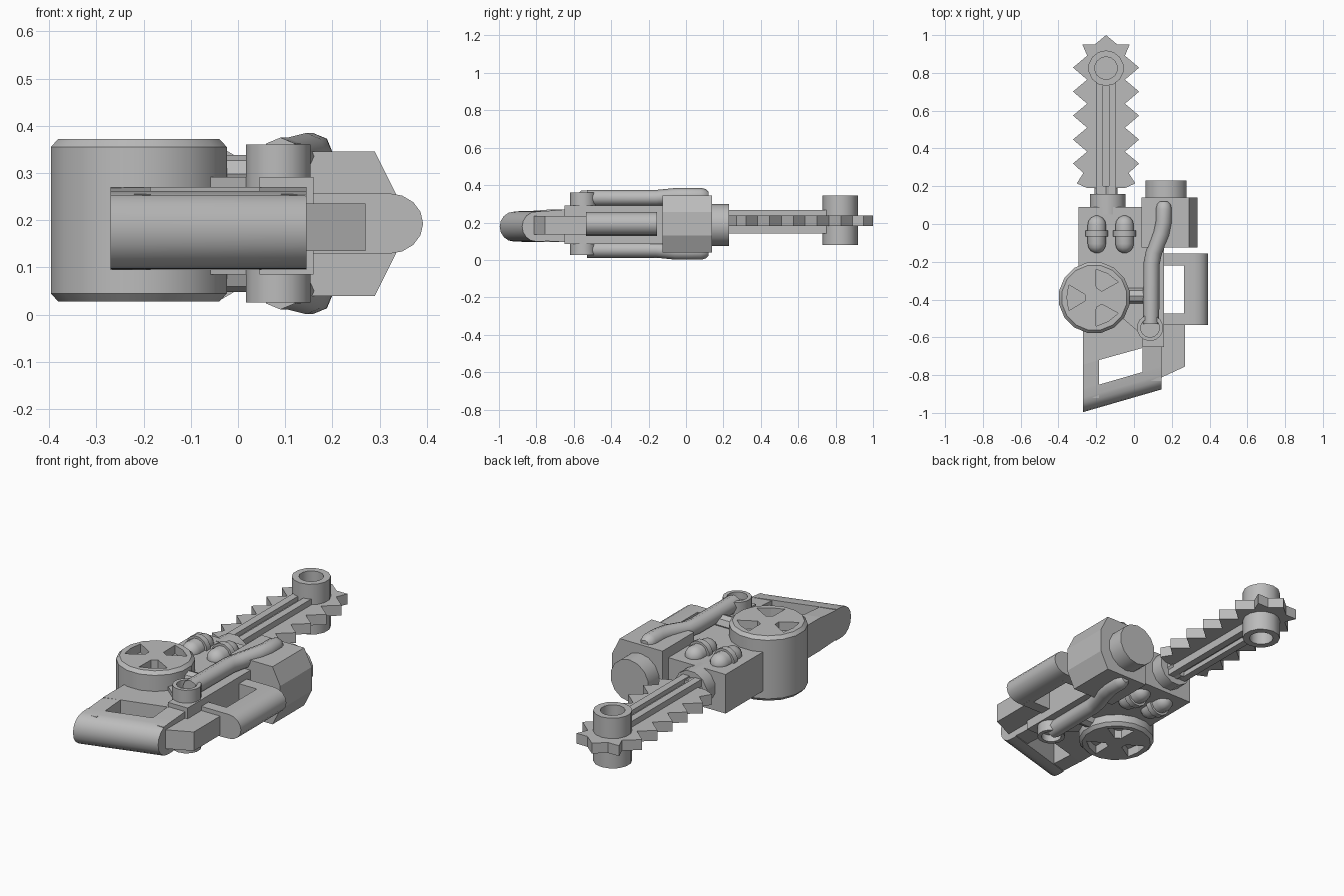
import bpy, bmesh, math
from mathutils import Matrix, Vector

if "Cube" in bpy.data.objects:
    bpy.data.objects.remove(bpy.data.objects["Cube"])

MID = 0.193          # height of the mirror plane
BAR_X = -0.148       # centre line of the cutting bar

grey = bpy.data.materials.new("plain grey")
grey.use_nodes = True
grey.diffuse_color = (0.5, 0.5, 0.5, 1)
grey.node_tree.nodes["Principled BSDF"].inputs["Base Color"].default_value = (0.5, 0.5, 0.5, 1)


def finish(name, bm, smooth=False):
    bmesh.ops.recalc_face_normals(bm, faces=bm.faces)
    mesh = bpy.data.meshes.new(name)
    bm.to_mesh(mesh)
    bm.free()
    ob = bpy.data.objects.new(name, mesh)
    bpy.context.collection.objects.link(ob)
    mesh.materials.append(grey)
    if smooth:
        for o in bpy.context.selected_objects:
            o.select_set(False)
        bpy.context.view_layer.objects.active = ob
        ob.select_set(True)
        bpy.ops.object.shade_smooth_by_angle(angle=math.radians(35))
    return ob


def loft(name, rings, smooth=False):
    """Skin closed rings of equal length and cap both ends."""
    bm = bmesh.new()
    loops = [[bm.verts.new(p) for p in ring] for ring in rings]
    for a, b in zip(loops, loops[1:]):
        for i in range(len(a)):
            j = (i + 1) % len(a)
            bm.faces.new((a[i], a[j], b[j], b[i]))
    bm.faces.new(loops[0])
    bm.faces.new(loops[-1])
    return finish(name, bm, smooth)


def prism(name, outline, z0, z1):
    return loft(name, [[(x, y, z) for x, y in outline] for z in (z0, z1)])


def box(name, x0, x1, y0, y1, z0, z1):
    return prism(name, [(x0, y0), (x1, y0), (x1, y1), (x0, y1)], z0, z1)


def lathe(name, centre, profile, axis="Z", sides=14, smooth=True):
    """Turn (radius, offset) pairs about an axis through the centre."""
    turn = Matrix.Rotation(math.radians(-90), 3, "X") if axis == "Y" else Matrix.Identity(3)
    rings = []
    for r, h in profile:
        angles = [2 * math.pi * (i + 0.5) / sides for i in range(sides)]
        rings.append([Vector(centre) + turn @ Vector((r * math.cos(a), r * math.sin(a), h))
                      for a in angles])
    return loft(name, rings, smooth)


# Toothed chain plate, one half of the outline is mirrored
half = [(0.10, 0.19), (0.155, 0.215), (0.12, 0.27)]
for i in range(5):
    y = 0.32 + 0.127 * i
    half += [(0.175, y), (0.1, y + 0.063)]
half += [(0.125, 0.95), (0.06, 0.95)]
outline = [(BAR_X + x, y) for x, y in half] + [(BAR_X, 1.0)]
outline += [(BAR_X - x, y) for x, y in reversed(half)]
prism("chain_plate", outline, 0.182, 0.237)

# Guide bar rails with a sunk web between them
for side, label in ((-1, "right"), (1, "left")):
    x = BAR_X + side * 0.035
    box(label + "_bar_rail", x - 0.019, x + 0.019, 0.15, 0.77, 0.14, 0.268)
box("bar_web", BAR_X - 0.02, BAR_X + 0.02, 0.15, 0.77, 0.165, 0.245)

# Hollow nose hub and the collars at the bar root
lathe("nose_hub", (BAR_X, 0.825, 0.212),
      [(0.06, -0.05), (0.06, -0.133), (0.094, -0.133), (0.094, 0.133), (0.06, 0.133), (0.06, 0.05)])
lathe("bar_collar", (BAR_X + 0.008, 0, 0.2), [(0.097, 0.05), (0.097, 0.16)], "Y", 12)
lathe("bar_neck", (BAR_X, 0, 0.2), [(0.065, 0.1), (0.065, 0.2)], "Y", 10)

# Main housing
prism("front_housing", [(-0.295, 0.09), (0.045, 0.09), (0.045, -0.3), (-0.295, -0.3)], 0.085, 0.292)
prism("centre_housing", [(0.04, -0.1), (0.16, -0.1), (0.16, -0.65), (0.045, -0.65),
                         (0.045, -0.59), (-0.06, -0.5), (-0.2, -0.4), (-0.2, -0.2), (0.04, -0.2)],
      0.085, 0.292)
prism("rear_housing", [(-0.27, -0.45), (0.05, -0.45), (0.05, -0.655), (-0.185, -0.72), (-0.27, -0.745)],
      0.095, 0.27)

# Rear handle: two legs and a rounded cross grip
LOW, TOP = 0.1, 0.27
for label, x0, x1, y0, y1 in (("right", -0.27, -0.185, -0.92, -0.72), ("left", 0.045, 0.145, -0.83, -0.64)):
    rings = []
    for x in (x0, x1):
        rings.append([(x, y1, TOP), (x, y0, TOP - 0.015), (x, y0, LOW + 0.005), (x, y1, LOW - 0.005)])
    loft(label + "_handle_leg", rings)
rings = []
for x, y in ((-0.27, -0.92), (0.145, -0.8)):
    section = [(x, y + 0.045, 0.262), (x, y + 0.045, 0.097)]
    for i in range(9):
        a = math.pi * i / 8
        section.append((x, y - 0.076 * math.sin(a), 0.178 - 0.08 * math.cos(a)))
    rings.append(section)
loft("rear_grip", rings, True)

# Wedge beside the handle
prism("side_wedge", [(0.14, -0.52), (0.27, -0.52), (0.27, -0.755), (0.14, -0.815)], 0.135, 0.235)

# Side handle: arms and rounded grip
for label, y0, y1 in (("front", -0.22, -0.155), ("rear", -0.535, -0.475)):
    box(label + "_side_arm", 0.15, 0.29, y0, y1, 0.128, 0.257)
rings = []
for y in (-0.535, -0.155):
    section = [(0.265, y, 0.128), (0.265, y, 0.257)]
    for i in range(9):
        a = math.pi * i / 8
        section.append((0.32 + 0.072 * math.sin(a), y, MID + 0.064 * math.cos(a)))
    rings.append(section)
loft("side_grip", rings, True)

# Motor block with sloped outer edges and its round end cap
section = [(0.04, 0.04), (0.29, 0.04), (0.335, 0.13), (0.335, 0.255), (0.29, 0.345), (0.04, 0.345)]
loft("motor_block", [[(x, y, z) for x, z in section] for y in (-0.125, 0.14)])
lathe("motor_cap", (0.17, 0, 0.187), [(0.112, 0.1), (0.112, 0.23)], "Y", 14)

# Drum with three wedge pockets in each face
drum = lathe("drum", (-0.21, -0.39, 0.2),
             [(0.174, -0.172), (0.19, -0.155), (0.19, 0.155), (0.174, 0.172)], sides=16)
for face, height in (("upper", 0.372), ("lower", 0.028)):
    for k in range(3):
        a = math.pi / 3 + k * 2 * math.pi / 3
        wedge = [(0.05, -0.017), (0.135, -0.068), (0.145, 0), (0.135, 0.068), (0.05, 0.017)]
        pts = [(-0.21 + r * math.cos(a) - t * math.sin(a), -0.39 + r * math.sin(a) + t * math.cos(a))
               for r, t in wedge]
        cutter = prism(f"{face}_pocket_cutter_{k}", pts, height - 0.045, height + 0.045)
        cutter.hide_render = True
        cutter.hide_set(True)
        cutter.display_type = "WIRE"
        cut = drum.modifiers.new("pocket", "BOOLEAN")
        cut.operation = "DIFFERENCE"
        cut.solver = "EXACT"
        cut.object = cutter
# Bake the pockets and drop the cutters
bpy.context.view_layer.update()
cut_mesh = bpy.data.meshes.new_from_object(drum.evaluated_get(bpy.context.evaluated_depsgraph_get()))
drum.modifiers.clear()
drum.data = cut_mesh
for ob in [o for o in bpy.data.objects if "pocket_cutter" in o.name]:
    bpy.data.objects.remove(ob)

# Parts repeated on the upper and lower sides
for s, label in ((1, "upper"), (-1, "lower")):
    # Exhaust pipe
    curve = bpy.data.curves.new(label + "_pipe", "CURVE")
    curve.dimensions = "3D"
    curve.bevel_depth = 0.043
    curve.bevel_resolution = 2
    curve.use_fill_caps = True
    path = [(0.158, 0.12, 0.5), (0.158, 0.105, 0.85), (0.158, 0.08, 1), (0.157, 0.01, 1),
            (0.145, -0.05, 1), (0.105, -0.15, 1), (0.093, -0.21, 1), (0.09, -0.53, 1)]
    spline = curve.splines.new("POLY")
    spline.points.add(len(path) - 1)
    for point, (x, y, r) in zip(spline.points, path):
        lift = 0.149 if y > -0.1 else 0.139
        point.co = (x, y, MID + s * lift, 1)
        point.radius = r
    spline.use_smooth = True
    pipe = bpy.data.objects.new(label + "_pipe", curve)
    bpy.context.collection.objects.link(pipe)
    curve.materials.append(grey)

    # Hollow pipe end
    lathe(label + "_pipe_end", (0.085, -0.55, MID),
          [(0.07, 0), (0.07, s * 0.167), (0.05, s * 0.167), (0.05, s * 0.13)])

    # Link between drum and pipe
    z = MID + s * 0.105
    link = [(-0.04, 0.0)]
    rings = []
    for x in (-0.04, 0.07):
        rings.append([(x, -0.38 + 0.04 * math.cos(i * math.pi / 4), z + 0.04 * math.sin(i * math.pi / 4))
                      for i in range(8)])
    loft(label + "_drum_link", rings, True)

    # Capsules with a raised band
    for k, x in enumerate((-0.197, -0.05)):
        profile = [(0.05 * math.sin(a), -0.055 - 0.05 - 0.05 * math.cos(a)) for a in (0.2, 0.7, 1.15, 1.57)]
        profile += [(r, -0.11 - h) for r, h in reversed(profile)]
        centre = (x, 0, MID + s * 0.1)
        lathe(f"{label}_capsule_{k + 1}", centre, profile, "Y", 12)
        lathe(f"{label}_capsule_band_{k + 1}", centre, [(0.062, -0.066), (0.062, -0.035)], "Y", 12)
